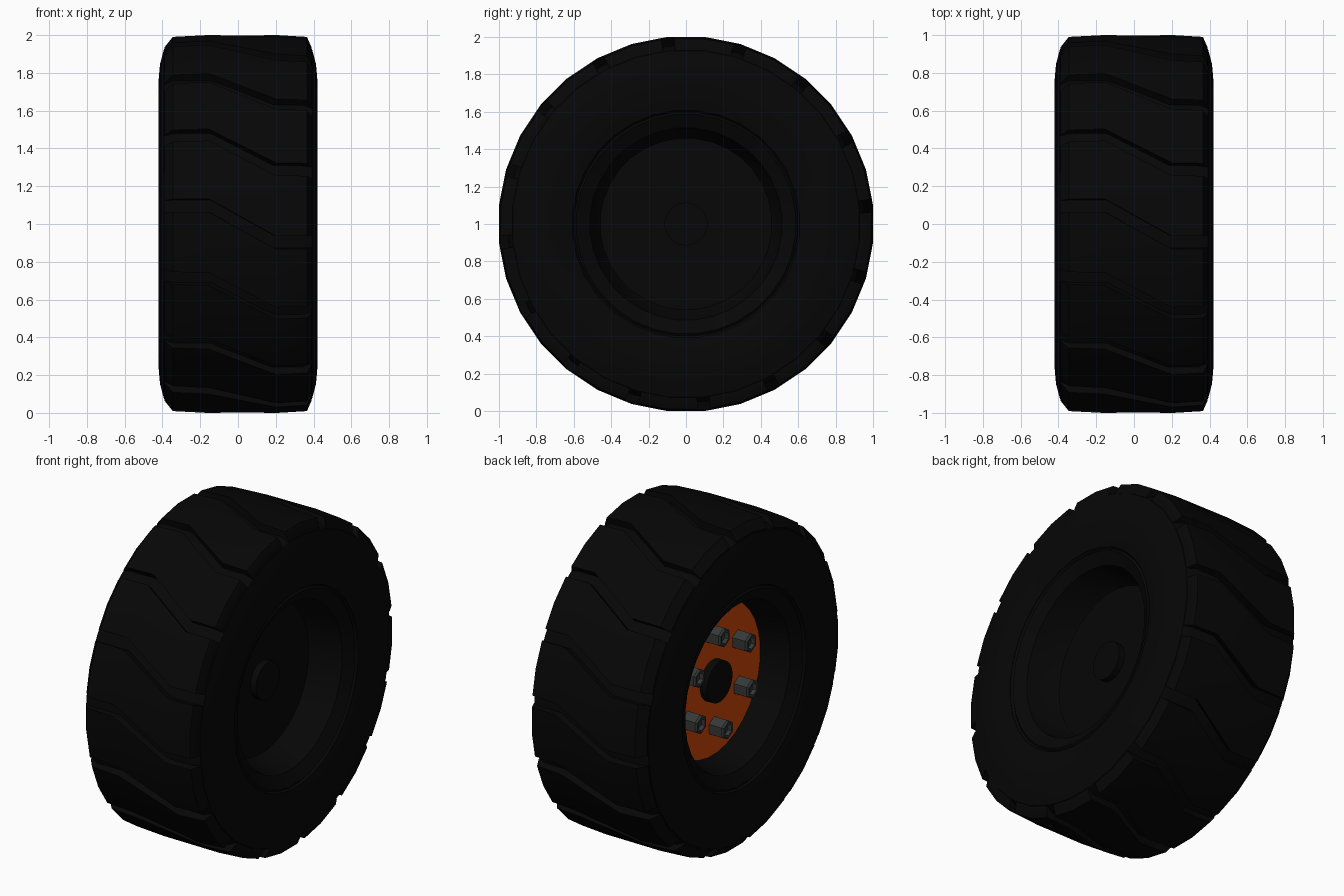
import bpy, bmesh, math

if "Cube" in bpy.data.objects:
    bpy.data.objects.remove(bpy.data.objects["Cube"])

SEG = 32                      # tyre facets
STEP = 2 * math.pi / SEG
LUGS = 16


def material(name, rgb):
    m = bpy.data.materials.new(name)
    m.diffuse_color = (*rgb, 1)
    m.use_nodes = True
    m.node_tree.nodes["Principled BSDF"].inputs["Base Color"].default_value = m.diffuse_color
    return m


BLACK = material("rubber_black", (0.002, 0.002, 0.002))
ORANGE = material("rust_orange", (0.6, 0.06, 0.003))
STEEL = material("dark_steel", (0.037, 0.039, 0.039))


def point(x, r, a, cy=0.0, cz=1.0):
    # angle runs from the front (-y) towards the top (+z)
    return (x, cy - r * math.cos(a), cz + r * math.sin(a))


def finish(bm, name, mat, angle=30):
    bmesh.ops.remove_doubles(bm, verts=bm.verts, dist=1e-5)
    bmesh.ops.recalc_face_normals(bm, faces=bm.faces)
    me = bpy.data.meshes.new(name)
    bm.to_mesh(me)
    bm.free()
    me.materials.append(mat)
    ob = bpy.data.objects.new(name, me)
    bpy.context.collection.objects.link(ob)
    bpy.ops.object.select_all(action='DESELECT')
    bpy.context.view_layer.objects.active = ob
    ob.select_set(True)
    bpy.ops.object.shade_smooth_by_angle(angle=math.radians(angle))
    return ob


def lathe(bm, profile, seg=SEG, closed=False, cy=0.0, cz=1.0):
    """Spin (x, r) points round an axis parallel to x."""
    rings = []
    for x, r in profile:
        if r == 0:
            rings.append([bm.verts.new((x, cy, cz))] * seg)
        else:
            rings.append([bm.verts.new(point(x, r, (i + .5) * 2 * math.pi / seg, cy, cz))
                          for i in range(seg)])
    pairs = list(zip(rings, rings[1:]))
    if closed:
        pairs.append((rings[-1], rings[0]))
    for a, b in pairs:
        for i in range(seg):
            j = (i + 1) % seg
            bm.faces.new(list(dict.fromkeys((a[i], a[j], b[j], b[i]))))


# Tyre carcass: sidewalls and groove floor
half = [(.40, .61), (.415, .67), (.42, .77), (.413, .85), (.392, .93), (.34, .957)]
bm = bmesh.new()
lathe(bm, half + [(-x, r) for x, r in reversed(half)], closed=True)
finish(bm, "tyre_carcass", BLACK)

# Tread blocks: slanted across the middle, straight at both shoulders
columns = [(-.385, .90, 1), (-.389, .94, 1), (-.345, .995, 1), (-.155, 1.005, 1),
           (.2, 1.005, -1), (.365, .995, -1), (.389, .94, -1), (.385, .90, -1)]
gap = math.radians(2.0)
bm = bmesh.new()
for k in range(LUGS):
    outer, inner = [], []
    for x, r, side in columns:
        start = k * 2 * STEP + side * STEP / 2
        angles = (start + gap, start + STEP, start + 2 * STEP - gap)
        outer.append([bm.verts.new(point(x, r * f, a)) for a, f in zip(angles, (.9975, 1, .9975))])
        inner.append([bm.verts.new(point(x * .92, r - .075, a)) for a in angles])
    for c in range(len(columns) - 1):
        for g in (outer, inner):
            for i in (0, 1):
                bm.faces.new((g[c][i], g[c][i + 1], g[c + 1][i + 1], g[c + 1][i]))
        for i in (0, 2):
            bm.faces.new((outer[c][i], outer[c + 1][i], inner[c + 1][i], inner[c][i]))
    for c in (0, -1):
        for i in (0, 1):
            bm.faces.new((outer[c][i], outer[c][i + 1], inner[c][i + 1], inner[c][i]))
finish(bm, "tread_blocks", BLACK)

# Rim: lip, tapered barrel and dish on both sides
lip = [(.40, .612), (.385, .60), (.395, .588), (.355, .515)]
bm = bmesh.new()
lathe(bm, [(.165, 0), (.165, .46), (.18, .47)] + lip[::-1]
      + [(-x, r) for x, r in lip] + [(-.185, .47), (-.175, .46), (-.175, 0)])
finish(bm, "rim", BLACK)

# Orange mounting plate
bm = bmesh.new()
lathe(bm, [(-.174, 0), (-.174, .472), (-.183, .472), (-.183, 0)])
finish(bm, "mounting_plate", ORANGE)

# Centre caps
for name, x0, x1, r in (("outer_cap", .16, .205, .115), ("inner_cap", -.172, -.232, .125)):
    bm = bmesh.new()
    lathe(bm, [(x0, 0), (x0, r), (x1, r), (x1, 0)])
    finish(bm, name, BLACK)

# Six hollow-ended wheel nuts
for k in range(6):
    a = math.radians(33 + 60 * k)
    _, cy, cz = point(0, .292, a)
    bm = bmesh.new()
    lathe(bm, [(-.17, 0), (-.17, .06), (-.27, .06), (-.28, .05)], 6, cy=cy, cz=cz)
    lathe(bm, [(-.28, .05), (-.28, .035), (-.255, .035), (-.255, 0)], 6, cy=cy, cz=cz)
    finish(bm, f"wheel_nut_{k + 1}", STEEL)
